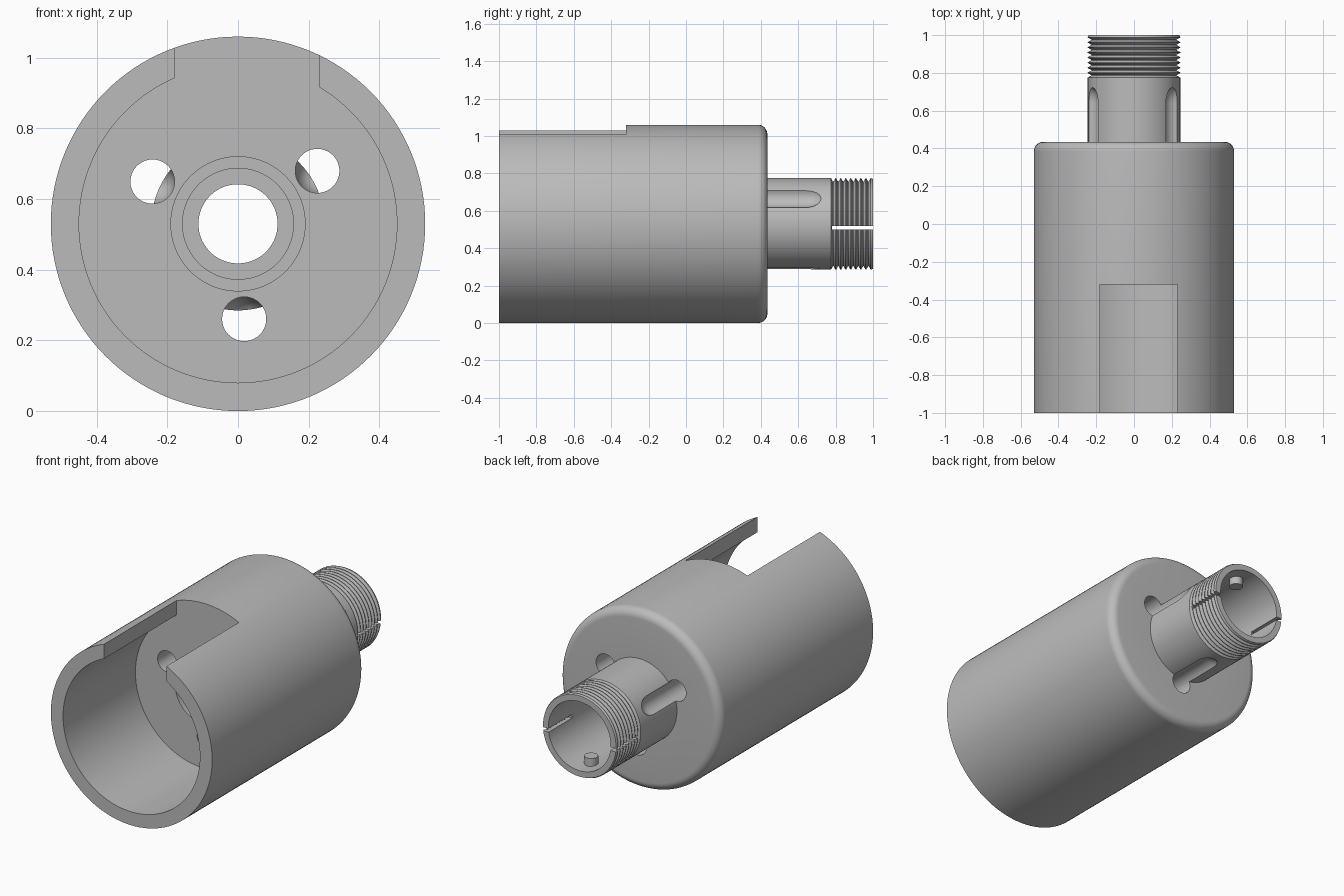
import bpy, bmesh, math
from mathutils import Matrix, Vector

AXIS_Z = 0.53          # height of the turning axis
FLOOR_Y = -0.32        # bottom of the front pocket

if "Cube" in bpy.data.objects:
    bpy.data.objects.remove(bpy.data.objects["Cube"])

grey = bpy.data.materials.new("machined_grey")
grey.use_nodes = True
grey.diffuse_color = (0.5, 0.5, 0.5, 1)
grey.node_tree.nodes["Principled BSDF"].inputs["Base Color"].default_value = (0.5, 0.5, 0.5, 1)


def finish(name, bm):
    bmesh.ops.remove_doubles(bm, verts=bm.verts, dist=1e-5)
    bmesh.ops.recalc_face_normals(bm, faces=bm.faces)
    mesh = bpy.data.meshes.new(name)
    bm.to_mesh(mesh)
    bm.free()
    mesh.materials.append(grey)
    obj = bpy.data.objects.new(name, mesh)
    bpy.context.collection.objects.link(obj)
    return obj


def lathe(name, profile, steps, closed=False, x=0, z=AXIS_Z):
    """Spin (radius, y) points about an axis parallel to y."""
    bm = bmesh.new()
    verts = [bm.verts.new((x + r, y, z)) for r, y in profile]
    edges = [bm.edges.new(pair) for pair in zip(verts, verts[1:])]
    if closed:
        edges.append(bm.edges.new((verts[-1], verts[0])))
    bmesh.ops.spin(bm, geom=verts + edges, cent=(x, 0, z), axis=(0, 1, 0),
                   angle=math.tau, steps=steps, use_merge=True)
    return finish(name, bm)


def box(name, low, high):
    low, high = Vector(low), Vector(high)
    bm = bmesh.new()
    bmesh.ops.create_cube(bm, size=1, matrix=Matrix.Translation((low + high) / 2)
                          @ Matrix.Diagonal((*(high - low), 1)))
    return finish(name, bm)


def cut(target, cutter):
    mod = target.modifiers.new("cut", "BOOLEAN")
    mod.operation = "DIFFERENCE"
    mod.solver = "EXACT"
    mod.object = cutter
    cutter.hide_render = True
    graph = bpy.context.evaluated_depsgraph_get()
    mesh = bpy.data.meshes.new_from_object(target.evaluated_get(graph))
    target.modifiers.clear()
    target.data = mesh
    bpy.data.objects.remove(cutter)


def shade(obj):
    bpy.ops.object.select_all(action="DESELECT")
    obj.select_set(True)
    bpy.context.view_layer.objects.active = obj
    bpy.ops.object.shade_smooth_by_angle(angle=math.radians(30))


# Turned housing: outer shell, rounded shoulder, neck, thread and stepped bore
profile = [(0.45, -1), (0.53, -1)]
for i in range(9):
    a = math.radians(90 * i / 8)
    profile.append((0.48 + 0.05 * math.cos(a), 0.385 + 0.05 * math.sin(a)))
profile += [(0.245, 0.435), (0.245, 0.775)]
teeth = 8
pitch = 0.215 / teeth
for i in range(teeth):
    start = 0.775 + i * pitch
    profile += [(0.226, start + pitch * 0.4), (0.226, start + pitch * 0.5),
                (0.245, start + pitch * 0.9), (0.245, start + pitch)]
profile += [(0.24, 1), (0.205, 1), (0.205, 0.5), (0.112, 0.5), (0.112, 0.3),
            (0.157, 0.3), (0.157, 0.1), (0.19, 0.1), (0.19, FLOOR_Y), (0.45, FLOOR_Y)]
housing = lathe("threaded_housing", profile, 128, closed=True)

# Window in the top of the shell, level with the pocket floor
cut(housing, box("window_cutter", (-0.18, -1.2, 0.86), (0.23, FLOOR_Y, 1.2)))

# Three round-ended holes that run on as grooves along the neck
for k in range(3):
    a = math.radians(33.7 + 120 * k)
    capsule = [(0, -0.5), (0.0625, -0.5)]
    for i in range(9):
        b = math.radians(90 * i / 8)
        capsule.append((0.0625 * math.cos(b), 0.64 + 0.09 * math.sin(b)))
    cut(housing, lathe("hole_cutter", capsule, 40,
                       x=0.27 * math.cos(a), z=AXIS_Z + 0.27 * math.sin(a)))

# Slit through both sides of the threaded end
cut(housing, box("slit_cutter", (-0.4, 0.78, 0.5), (0.4, 1.1, 0.52)))
shade(housing)

# Two locking pegs inside the neck
for label, side in (("upper", 1), ("lower", -1)):
    bm = bmesh.new()
    bmesh.ops.create_cone(bm, cap_ends=True, segments=32, radius1=0.038, radius2=0.038,
                          depth=0.06, matrix=Matrix.Translation((0, 0.89, AXIS_Z + side * 0.187)))
    shade(finish(label + "_peg", bm))
